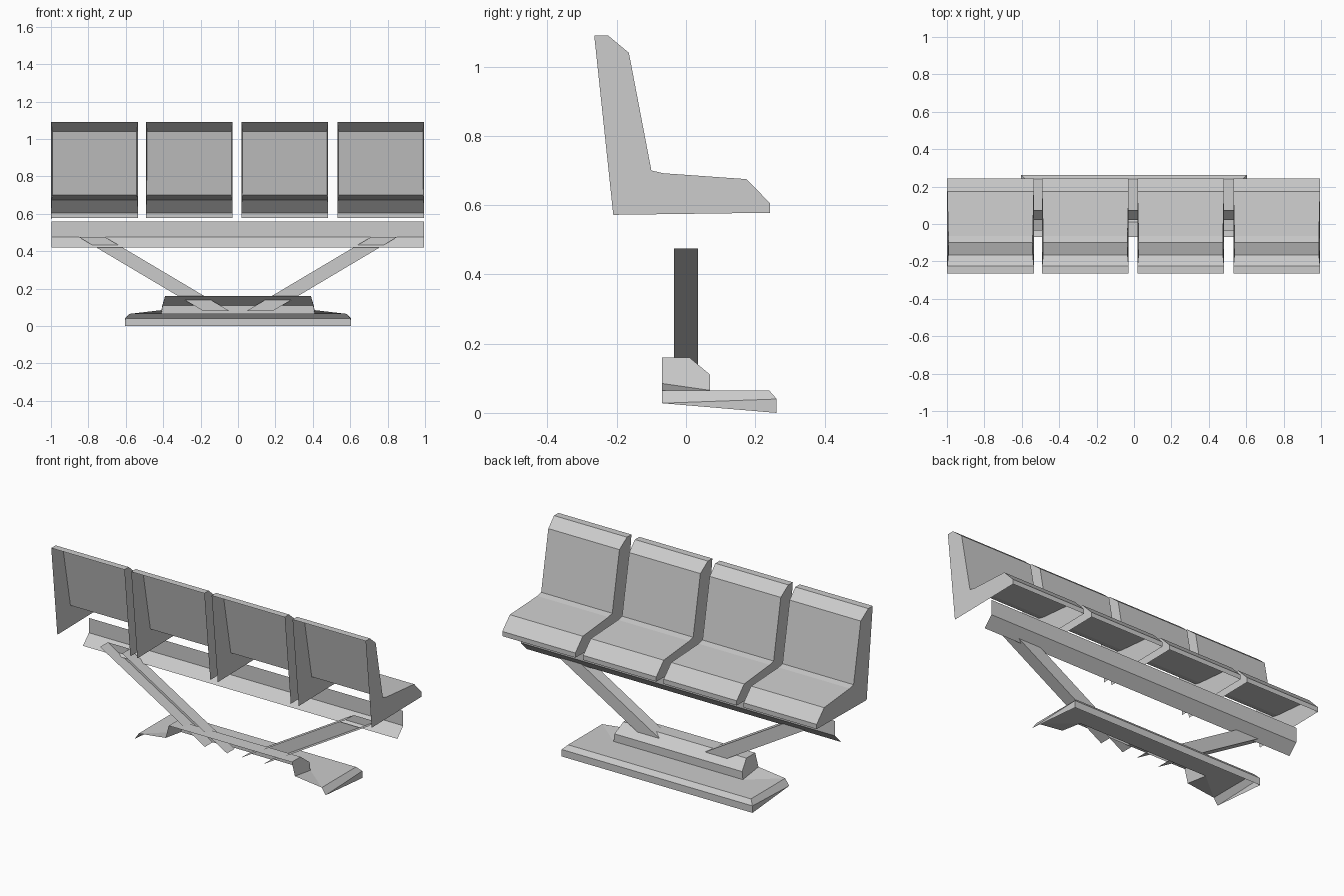
import bpy

if "Cube" in bpy.data.objects:
    bpy.data.objects.remove(bpy.data.objects["Cube"])

SEAT_W = 0.463


def add_mesh(name, verts, faces):
    mesh = bpy.data.meshes.new(name)
    mesh.from_pydata(verts, [], faces)
    mesh.update()
    ob = bpy.data.objects.new(name, mesh)
    bpy.context.collection.objects.link(ob)
    return ob


def strip(name, profile, x0, x1, sides=False):
    """Open (y, z) profile swept along x, with optional side panels."""
    n = len(profile)
    verts = [(x, y, z) for x in (x0, x1) for y, z in profile]
    faces = [(i, i + 1, n + i + 1, n + i) for i in range(n - 1)]
    if sides:
        faces += [tuple(reversed(range(n))), tuple(range(n, 2 * n))]
    return add_mesh(name, verts, faces)


# Seat shells: open at the back and underneath, facing +y
seat_profile = [(-0.21, 0.572), (0.243, 0.578), (0.243, 0.605), (0.175, 0.675),
                (-0.065, 0.692), (-0.10, 0.70), (-0.165, 1.04),
                (-0.225, 1.09), (-0.265, 1.09)]
for i, cx in enumerate((-0.767, -0.26, 0.25, 0.763)):
    n = len(seat_profile)
    verts = []
    for s in (-1, 1):
        for k, (y, z) in enumerate(seat_profile):
            # the padded face is a touch narrower than the outer rim
            half = SEAT_W / 2 - (0.006 if 3 < k < 7 else 0)
            verts.append((cx + s * half, y, z))
    faces = [(k, n + k, n + k + 1, k + 1) for k in range(1, n - 1)]
    faces += [tuple(range(n)), tuple(reversed(range(n, 2 * n)))]
    add_mesh(f"seat_{i + 1}", verts, faces)

# Support beam: upright face with an inward sloping lower lip
strip("support_beam", [(0.075, 0.56), (0.075, 0.475), (0.022, 0.42)], -0.998, 0.995)

# Slanted legs: channels open towards -y
for s, name in ((-1, "left_leg"), (1, "right_leg")):
    lo_in, lo_out, hi_out, hi_in = (0.045, 0.08), (0.185, 0.08), (0.85, 0.475), (0.71, 0.475)
    verts = [(s * x, y, z) for y in (-0.035, 0.035)
             for x, z in (lo_in, lo_out, hi_out, hi_in)]
    add_mesh(name, verts, [(4, 5, 6, 7), (1, 2, 6, 5), (0, 4, 7, 3)])

# Foot plate: bevelled rim, tapered ends, top rising to the plinth
half_plate = [(0.58, -0.07, 0.065), (0.58, 0.24, 0.065),
              (0.605, -0.07, 0.028), (0.605, 0.262, 0.04), (0.605, 0.262, 0.0),
              (0.41, -0.07, 0.085), (0.41, 0.07, 0.065)]
verts = [(s * x, y, z) for s in (1, -1) for x, y, z in half_plate]
faces = [(1, 8, 10, 3), (3, 10, 11, 4), (1, 6, 13, 8)]
for o in (0, 7):
    faces += [tuple(o + k for k in f) for f in
              ((0, 2, 3, 1), (2, 4, 3), (0, 6, 5), (0, 1, 6))]
add_mesh("foot_plate", verts, faces)

# Plinth on the foot plate: open at the back and underneath
half_plinth = [(0.41, -0.07, 0.085), (0.41, 0.07, 0.065), (0.405, 0.07, 0.11),
               (0.39, 0.01, 0.16), (0.39, -0.07, 0.16)]
verts = [(s * x, y, z) for s in (1, -1) for x, y, z in half_plinth]
add_mesh("plinth", verts, [(1, 2, 7, 6), (2, 3, 8, 7), (3, 4, 9, 8),
                           (0, 1, 2, 3, 4), (9, 8, 7, 6, 5)])

# Make facing consistent on the closed-looking shells
import bmesh
for ob in bpy.data.objects:
    bm = bmesh.new()
    bm.from_mesh(ob.data)
    bmesh.ops.recalc_face_normals(bm, faces=bm.faces)
    bm.to_mesh(ob.data)
    bm.free()
